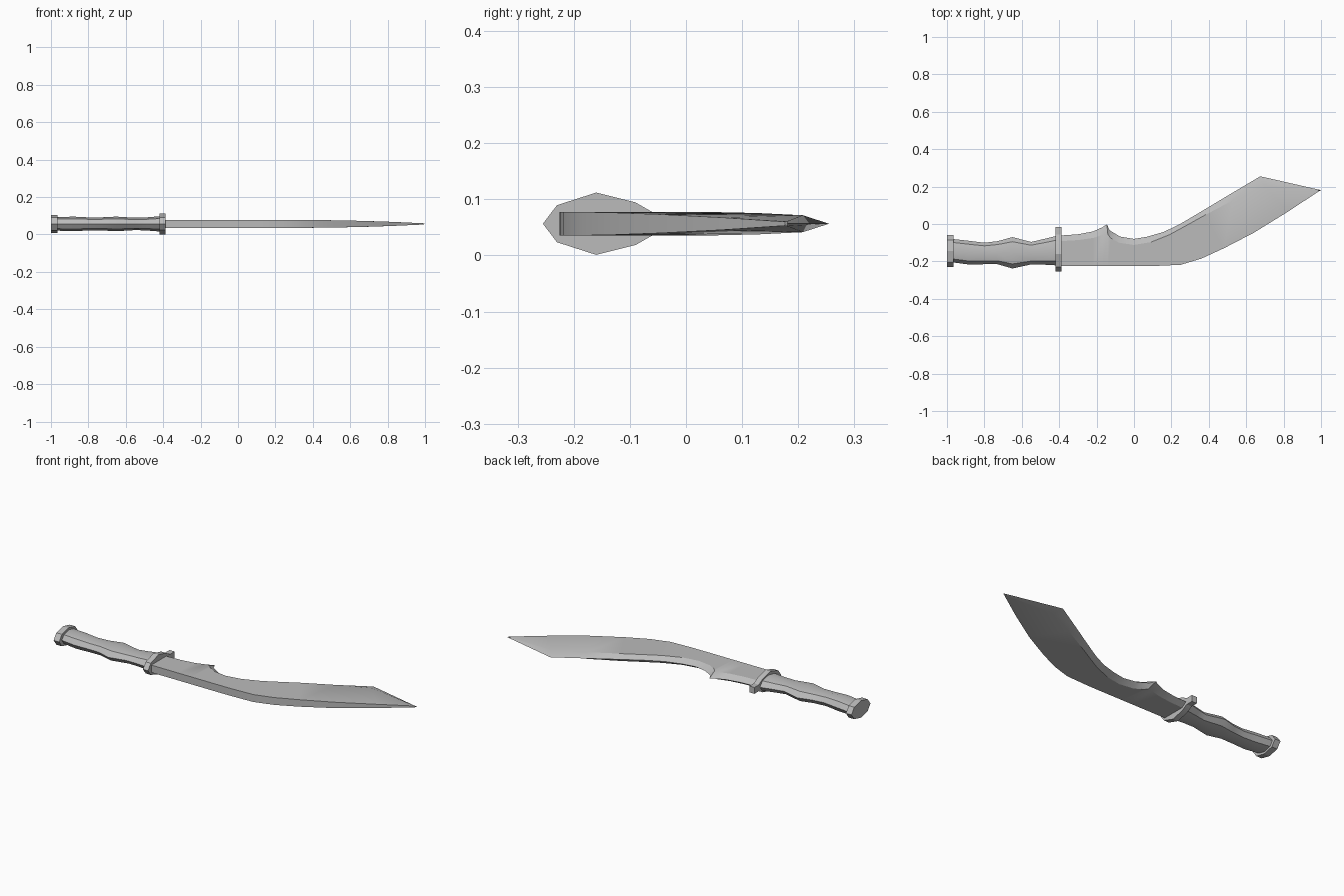
import bpy, bmesh, math

cube = bpy.data.objects.get("Cube")
if cube:
    bpy.data.objects.remove(cube)

MID = 0.0565  # height of the flat centre plane

steel = bpy.data.materials.new("grey_steel")
steel.use_nodes = True
GREY = (0.5, 0.5, 0.5, 1)
steel.diffuse_color = GREY
steel.node_tree.nodes["Principled BSDF"].inputs["Base Color"].default_value = GREY


def loft(name, rings, angle):
    """Skin a list of equal-length closed rings and cap both ends."""
    bm = bmesh.new()
    loops = [[bm.verts.new(p) for p in ring] for ring in rings]
    n = len(loops[0])
    for a, b in zip(loops, loops[1:]):
        for i in range(n):
            j = (i + 1) % n
            bm.faces.new((a[i], a[j], b[j], b[i]))
    bm.faces.new(loops[0])
    bm.faces.new(loops[-1])
    bmesh.ops.recalc_face_normals(bm, faces=bm.faces)
    mesh = bpy.data.meshes.new(name)
    bm.to_mesh(mesh)
    bm.free()
    mesh.materials.append(steel)
    obj = bpy.data.objects.new(name, mesh)
    bpy.context.collection.objects.link(obj)
    bpy.ops.object.select_all(action='DESELECT')
    obj.select_set(True)
    bpy.context.view_layer.objects.active = obj
    bpy.ops.object.shade_smooth_by_angle(angle=math.radians(angle))
    return obj


def octagon(x, low, high, half):
    """Eight-sided ring across x, spanning low..high in y."""
    c, r = (low + high) / 2, (high - low) / 2
    return [(x, c + r * math.cos(k * math.pi / 4),
             MID + half * math.sin(k * math.pi / 4)) for k in range(8)]


# Pommel: short octagonal disc
loft("pommel", [octagon(x, -0.23, -0.06, 0.048) for x in (-1, -0.965)], 20)

# Grip: octagonal with finger swells (x, low y, high y, half height)
grip = [(-0.97, -0.205, -0.08, 0.036), (-0.88, -0.217, -0.09, 0.039),
        (-0.8, -0.215, -0.1, 0.035), (-0.73, -0.215, -0.092, 0.035),
        (-0.65, -0.238, -0.07, 0.039), (-0.55, -0.216, -0.096, 0.033),
        (-0.49, -0.217, -0.082, 0.035), (-0.4, -0.222, -0.06, 0.042)]
loft("grip", [octagon(*g) for g in grip], 30)

# Guard: faceted plate with a narrow tab towards the cutting edge
side = [(-0.23, 0.033), (-0.16, 0.0555), (-0.09, 0.038), (-0.055, 0.018), (-0.015, 0.018)]
outline = [(-0.255, 0)] + side + [(y, -h) for y, h in reversed(side)]
loft("guard", [[(x, y, MID + h) for y, h in outline] for x in (-0.42, -0.388)], 20)


# Blade: flat spine, flat cheeks, bevel to a sharp edge
def half_thickness(x):
    return 0.021 - 0.018 * (max(0, x - 0.3) / 0.7) ** 2


# Each station: spine x, y, bevel start x, y, sharp edge x, y
stations = [
    (-0.4, -0.225, -0.4, -0.092, -0.4, -0.062),
    (-0.3, -0.225, -0.3, -0.086, -0.3, -0.055),
    (-0.22, -0.225, -0.22, -0.075, -0.22, -0.04),
    (-0.17, -0.225, -0.165, -0.058, -0.17, -0.018),
    (-0.14, -0.225, -0.14, -0.055, -0.145, -0.002),
    (-0.11, -0.225, -0.125, -0.075, -0.13, -0.034),
    (-0.07, -0.225, -0.08, -0.1, -0.075, -0.067),
    (0.02, -0.225, 0, -0.112, 0, -0.08),
    (0.12, -0.224, 0.09, -0.097, 0.07, -0.068),
    (0.25, -0.218, 0.19, -0.057, 0.16, -0.042),
    (0.36, -0.185, 0.28, -0.008, 0.25, 0.002),
    (0.48, -0.13, 0.38, 0.048, 0.36, 0.067),
    (0.64, -0.047, 0.53, 0.127, 0.51, 0.157),
    (0.82, 0.064, 0.7, 0.208, 0.675, 0.255),
    (0.99, 0.176, 0.975, 0.18, 1, 0.181)]

rings = []
for sx, sy, bx, by, ex, ey in stations:
    s, b = half_thickness(sx), half_thickness(bx)
    rings.append([(sx, sy, MID - s), (sx, sy, MID + s), (bx, by, MID + b),
                  (ex, ey, MID), (bx, by, MID - b)])
loft("blade", rings, 30)
